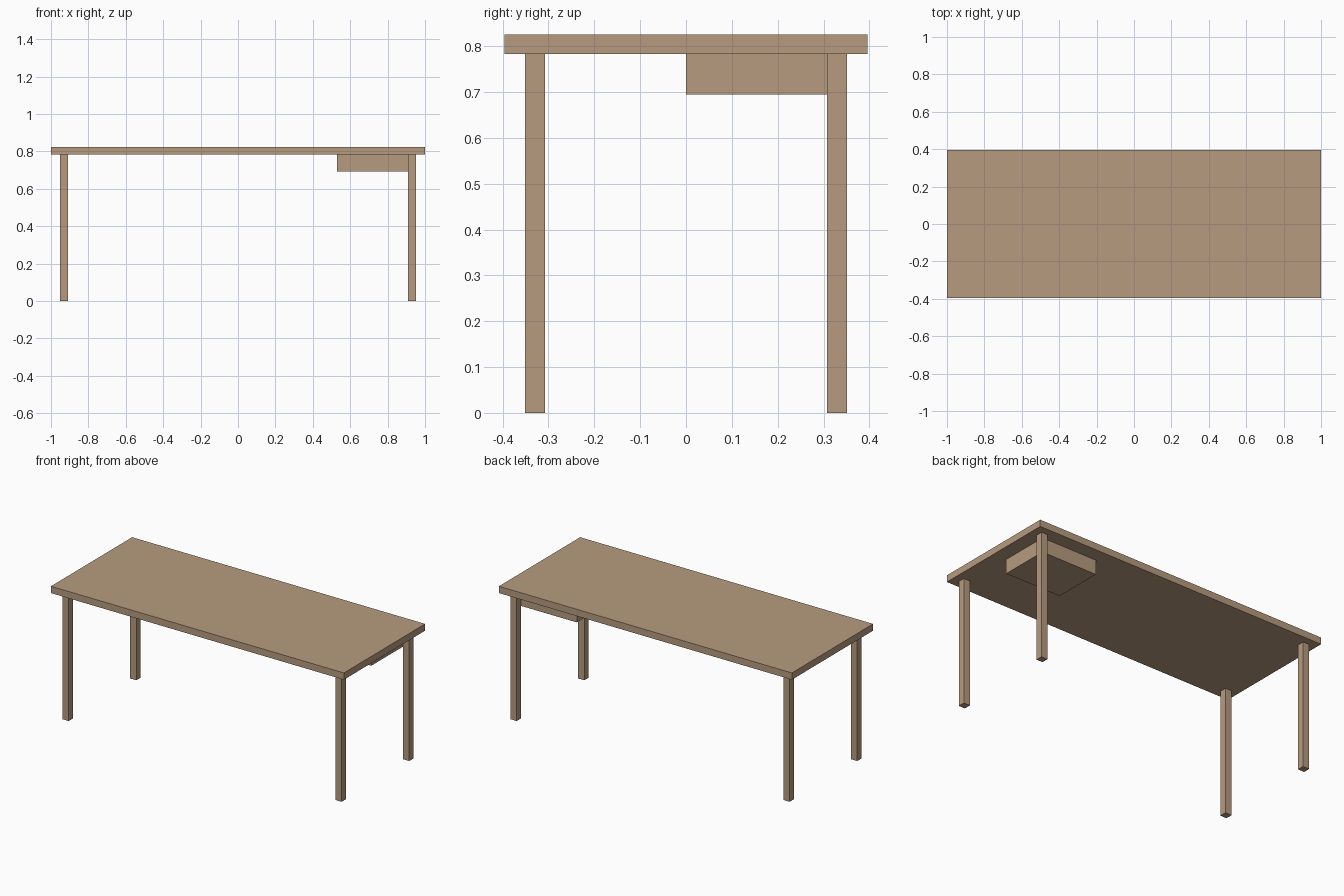
import bpy

if "Cube" in bpy.data.objects:
    bpy.data.objects.remove(bpy.data.objects["Cube"])

wood = bpy.data.materials.new("wood")
wood.diffuse_color = (0.47, 0.33, 0.21, 1)
wood.use_nodes = True
wood.node_tree.nodes["Principled BSDF"].inputs["Base Color"].default_value = wood.diffuse_color


def box(name, x, y, z):
    """Axis-aligned box from (min, max) ranges."""
    ranges = (x, y, z)
    bpy.ops.mesh.primitive_cube_add(size=1, location=[(a + b) / 2 for a, b in ranges])
    ob = bpy.context.object
    ob.name = name
    ob.scale = [b - a for a, b in ranges]
    bpy.ops.object.transform_apply(location=False, rotation=False, scale=True)
    ob.data.materials.append(wood)
    return ob


TOP, UNDER = 0.825, 0.783        # tabletop upper and lower faces
LEG_X, LEG_Y = (0.91, 0.953), (0.308, 0.351)

# Tabletop slab
box("tabletop", (-1, 1), (-0.396, 0.396), (UNDER, TOP))

# Four square legs, mirrored to each corner
for sx, side in ((-1, "left"), (1, "right")):
    for sy, end in ((-1, "front"), (1, "back")):
        box(f"{end}_{side}_leg",
            sorted(sx * v for v in LEG_X),
            sorted(sy * v for v in LEG_Y),
            (0, UNDER))

# Drawer box hung under the back right corner
box("drawer", (0.53, 0.91), (0, 0.308), (0.694, UNDER))
